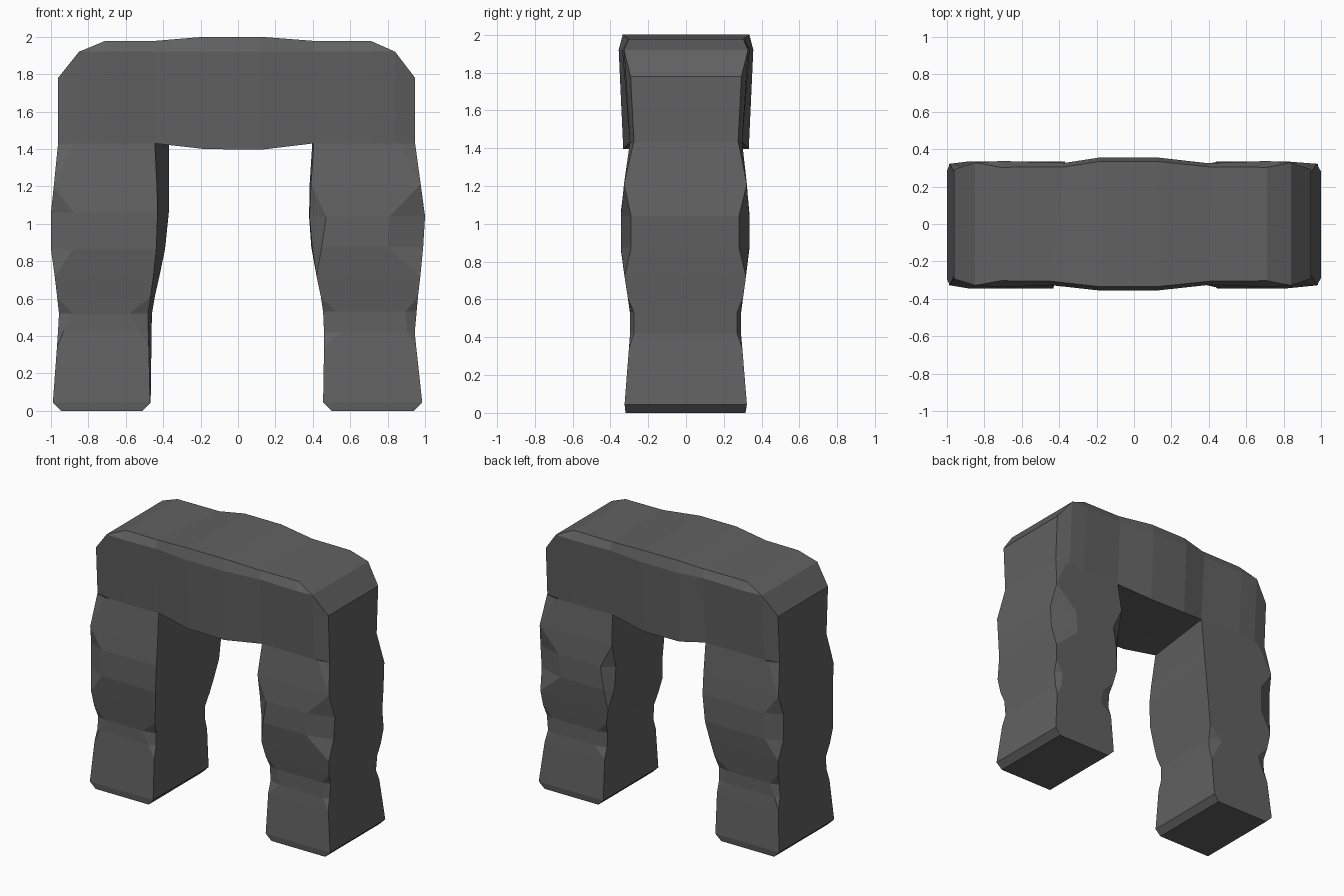
import bpy, bmesh

stone = bpy.data.materials.new("dark grey stone")
stone.diffuse_color = (0.12, 0.12, 0.12, 1)


def finish(name, bm):
    bmesh.ops.remove_doubles(bm, verts=bm.verts, dist=0.0005)
    bmesh.ops.recalc_face_normals(bm, faces=bm.faces)
    me = bpy.data.meshes.new(name)
    bm.to_mesh(me)
    bm.free()
    me.materials.append(stone)
    bpy.context.collection.objects.link(bpy.data.objects.new(name, me))


def loft(bm, rings, skip=lambda ring, side: False):
    """Bridge successive rings of points; returns the vertex rings."""
    vs = [[bm.verts.new(p) for p in r] for r in rings]
    n = len(vs[0])
    for k in range(len(vs) - 1):
        for i in range(n):
            if not skip(k, i):
                j = (i + 1) % n
                bm.faces.new((vs[k][i], vs[k][j], vs[k + 1][j], vs[k + 1][i]))
    return vs


# Legs: stacked rectangles whose corners are chipped at some heights.
# z, outer x, inner x front, inner x back, front y, back y, chip outer, chip inner, chip depth
right_leg = [
    (0.00, .940, .500, .500, .320, .315, 0, 0, 0),
    (0.045, .985, .455, .455, .325, .322, 0, 0, 0),
    (0.34, .953, .460, .460, .302, .298, 0, 0, 0),
    (0.42, .945, .460, .460, .295, .290, .04, .09, .02),
    (0.53, .955, .455, .455, .295, .290, .06, .07, .02),
    (0.61, .962, .443, .443, .308, .302, 0, 0, 0),
    (0.72, .975, .420, .420, .325, .317, 0, 0, 0),
    (0.875, .990, .397, .392, .345, .335, .19, .05, .055),
    (1.04, 1.0, .382, .380, .345, .335, .19, .09, .055),
    (1.21, .977, .390, .383, .328, .322, 0, 0, 0),
    (1.43, .947, .405, .397, .297, .297, .08, 0, .02),
]
left_leg = [
    (0.00, .945, .510, .510, .320, .315, 0, 0, 0),
    (0.045, .990, .470, .467, .325, .322, 0, 0, 0),
    (0.34, .968, .477, .463, .302, .298, 0, 0, 0),
    (0.43, .962, .480, .462, .295, .290, .03, .05, .02),
    (0.52, .957, .480, .460, .295, .290, .07, .10, .02),
    (0.61, .967, .467, .445, .308, .302, 0, 0, 0),
    (0.72, .980, .452, .420, .325, .317, 0, 0, 0),
    (0.865, 1.0, .437, .390, .345, .335, .12, 0, .05),
    (1.06, 1.0, .430, .370, .345, .335, .12, 0, .05),
    (1.20, .985, .433, .368, .328, .322, 0, 0, 0),
    (1.43, .962, .445, .368, .297, .297, .08, 0, .02),
]


def make_leg(name, rows, s):
    bm = bmesh.new()
    rings = []
    for z, xo, xf, xb, yf, yb, co, ci, d in rows:
        di = d if ci else 0
        pts = [(xf + ci, -yf), (xo - co, -yf), (xo, -yf + d), (xo, yb - d),
               (xo - co, yb), (xb + ci, yb), (xb, yb - di), (xf, -yf + di)]
        rings.append([(s * x, y, z) for x, y in pts])
    vs = loft(bm, rings)
    bm.faces.new(vs[0])
    finish(name, bm)


make_leg("right_leg", right_leg, 1)
make_leg("left_leg", left_leg, -1)

# Lintel: sections along x, open underneath where it meets the legs.
# front x, back x, bottom z, shoulder z, top z, bottom y, shoulder y, top y
lintel = [
    (-.962, -.962, 1.43, 1.78, 1.78, .275, .293, .293),
    (-.850, -.850, 1.43, 1.92, 1.92, .297, .328, .328),
    (-.710, -.710, 1.43, 1.92, 1.978, .297, .337, .303),
    (-.445, -.368, 1.43, 1.92, 1.978, .297, .327, .306),
    (-.180, -.180, 1.40, 1.92, 2.00, .332, .356, .335),
    (.120, .120, 1.396, 1.92, 2.00, .332, .356, .335),
    (.405, .397, 1.43, 1.92, 1.978, .297, .325, .306),
    (.710, .710, 1.43, 1.92, 1.978, .297, .337, .303),
    (.840, .840, 1.43, 1.92, 1.92, .297, .328, .328),
    (.947, .947, 1.43, 1.78, 1.78, .275, .293, .293),
]
bm = bmesh.new()
rings = [[(xf, -y0, z0), (xf, -y1, z1), (xf, -y2, z2),
          (xb, y2, z2), (xb, y1, z1), (xb, y0, z0)]
         for xf, xb, z0, z1, z2, y0, y1, y2 in lintel]
vs = loft(bm, rings, skip=lambda k, i: i == 5 and k not in (3, 4, 5))
for ring in (vs[0], vs[-1]):
    bm.faces.new((ring[0], ring[1], ring[4], ring[5]))
finish("lintel", bm)
